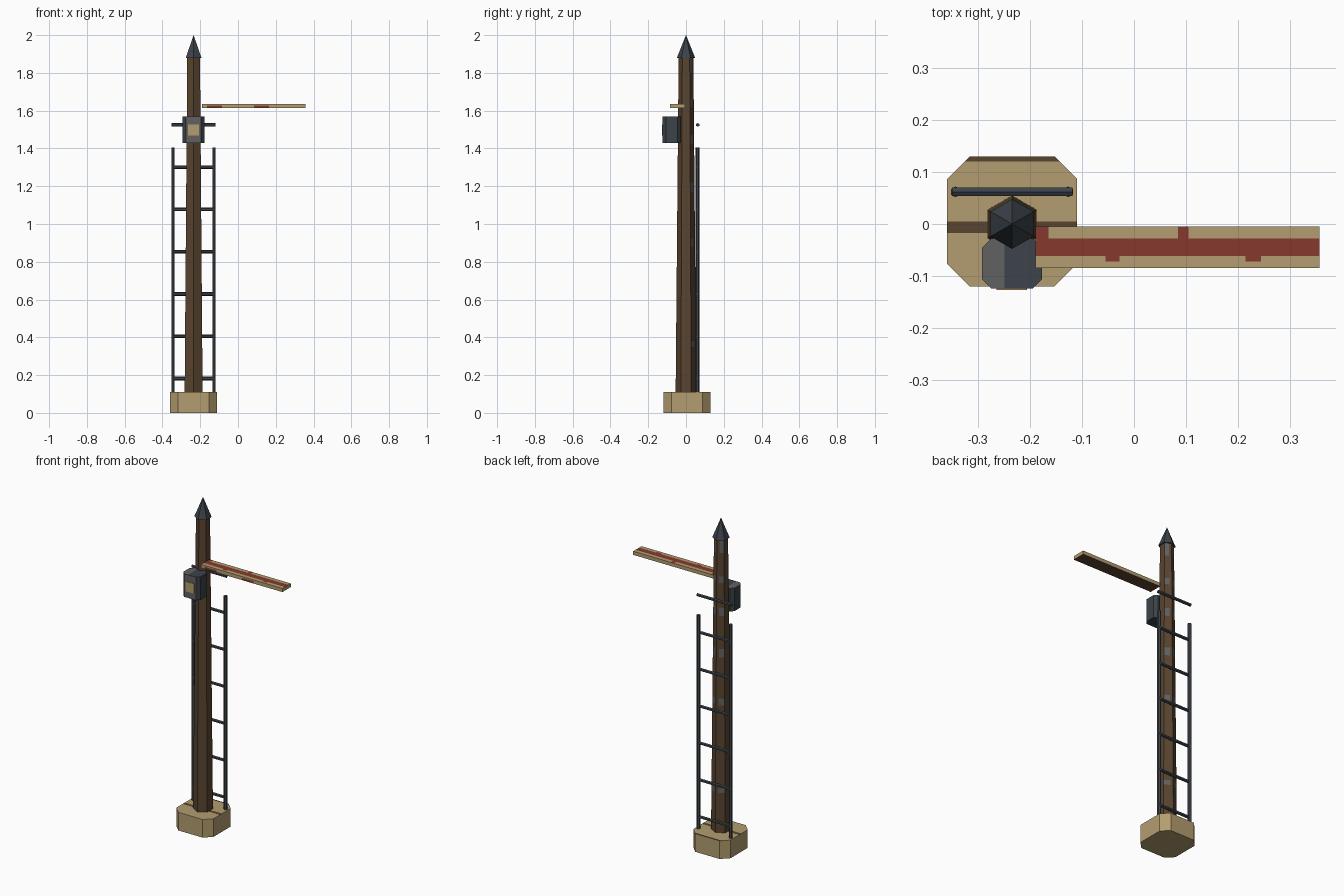
import bpy, bmesh, math
from mathutils import Vector, Matrix

if "Cube" in bpy.data.objects:
    bpy.data.objects.remove(bpy.data.objects["Cube"])

def mat(name, r, g, b):
    m = bpy.data.materials.new(name)
    m.diffuse_color = (r, g, b, 1)
    m.use_nodes = True
    m.node_tree.nodes["Principled BSDF"].inputs["Base Color"].default_value = m.diffuse_color
    return m

CREAM = mat("cream", 0.45, 0.34, 0.16)
BROWN = mat("brown", 0.10, 0.058, 0.029)
RED = mat("red", 0.24, 0.04, 0.027)
GREY = mat("grey", 0.12, 0.12, 0.12)
SLATE = mat("slate", 0.045, 0.056, 0.068)
PX = -0.235  # post centre

def finish(name, bm, mats, rule=None):
    bmesh.ops.recalc_face_normals(bm, faces=bm.faces)
    bm.normal_update()
    if rule:
        for f in bm.faces:
            f.material_index = rule(f.calc_center_median(), f.normal)
    me = bpy.data.meshes.new(name)
    bm.to_mesh(me)
    bm.free()
    for m in mats:
        me.materials.append(m)
    ob = bpy.data.objects.new(name, me)
    bpy.context.collection.objects.link(ob)
    return ob

def cut(bm, axis, values):
    no = Vector([1 if i == axis else 0 for i in range(3)])
    for v in values:
        bmesh.ops.bisect_plane(bm, geom=bm.verts[:] + bm.edges[:] + bm.faces[:],
                               plane_co=no * v, plane_no=no)

def chamfered(x0, x1, y0, y1, z0, z1, c):
    """Upright block with chamfered vertical corners."""
    bm = bmesh.new()
    pts = [(x0 + c, y0), (x1 - c, y0), (x1, y0 + c), (x1, y1 - c),
           (x1 - c, y1), (x0 + c, y1), (x0, y1 - c), (x0, y0 + c)]
    if c == 0:
        pts = [(x0, y0), (x1, y0), (x1, y1), (x0, y1)]
    f = bm.faces.new([bm.verts.new((x, y, z0)) for x, y in pts])
    r = bmesh.ops.extrude_face_region(bm, geom=[f])
    bmesh.ops.translate(bm, vec=(0, 0, z1 - z0),
                        verts=[v for v in r["geom"] if isinstance(v, bmesh.types.BMVert)])
    return bm

def cone(r1, r2, z0, z1, sides, turn=math.pi / 6):
    bm = bmesh.new()
    bmesh.ops.create_cone(bm, cap_ends=True, segments=sides, radius1=r1, radius2=r2,
                          depth=z1 - z0,
                          matrix=Matrix.Translation((PX, 0, (z0 + z1) / 2)) @ Matrix.Rotation(turn, 4, 'Z'))
    # keep a vertex facing front and back
    if max(v.co.x for v in bm.verts) - PX > max(r1, r2) * 0.99:
        bmesh.ops.rotate(bm, verts=bm.verts, cent=(PX, 0, 0), matrix=Matrix.Rotation(math.pi / 6, 3, 'Z'))
    return bm

def rod(name, a, b, r):
    a, b = Vector(a), Vector(b)
    d = b - a
    bm = bmesh.new()
    bmesh.ops.create_cone(bm, cap_ends=True, segments=6, radius1=r, radius2=r, depth=d.length,
                          matrix=Matrix.Translation((a + b) / 2) @ d.to_track_quat('Z', 'Y').to_matrix().to_4x4())
    return finish(name, bm, [SLATE])

# foundation block with two dark bands on the top
bm = chamfered(-0.36, -0.11, -0.12, 0.13, 0, 0.11, 0.043)
cut(bm, 1, [-0.017, 0.005, 0.12])
finish("foundation", bm, [CREAM, BROWN],
       lambda c, n: int(n.z > 0.5 and (-0.017 < c.y < 0.005 or c.y > 0.12)))

# tapered hexagonal post with worn grey patches at the back
patches = [(0.35, 0.38), (0.88, 0.92), (1.17, 1.22), (1.42, 1.47), (1.62, 1.66), (1.80, 1.88)]
bm = cone(0.055, 0.039, 0.10, 1.885, 6)
cut(bm, 2, [z for p in patches for z in p])
cut(bm, 0, [PX - 0.012, PX + 0.012])
finish("post", bm, [BROWN, GREY],
       lambda c, n: int(n.y > 0.3 and abs(c.x - PX) > 0.012 and any(a < c.z < b for a, b in patches)))

# pointed cap
finish("post_cap", cone(0.048, 0, 1.88, 2.0, 6), [SLATE])

# ladder
for side, x in (("left", -0.344), ("right", -0.127)):
    rod("ladder_rail_" + side, (x, 0.062, 0.11), (x, 0.062, 1.405), 0.0105)
for i in range(7):
    z = 0.182 + i * 0.2238
    rod("ladder_rung_%d" % (i + 1), (-0.351, 0.062, z), (-0.119, 0.062, z), 0.0095)

# lamp housing and its pale window
bm = chamfered(-0.293, -0.177, -0.124, -0.028, 1.43, 1.57, 0.018)
cut(bm, 0, [-0.25])
finish("lamp_housing", bm, [SLATE, GREY],
       lambda c, n: int(n.y < -0.9 or (n.z > 0.5 and c.x < -0.25)))
finish("lamp_window", chamfered(-0.265, -0.206, -0.127, -0.123, 1.468, 1.528, 0), [CREAM])

# signal arm: red stripe on top with small notches, dark underside with red rim
def arm_rule(c, n):
    if n.z > 0.5:
        if -0.062 < c.y < -0.028:
            return 1
        if c.y > -0.028:
            return int(c.x < -0.165 or 0.085 < c.x < 0.105)
        return int(c.y > -0.072 and (-0.055 < c.x < -0.028 or 0.215 < c.x < 0.245))
    if n.z < -0.5:
        return 2 if -0.079 < c.y < -0.011 and -0.182 < c.x < 0.35 else 1
    if n.y < -0.5:
        return int((-0.165 < c.x < -0.085 or 0.085 < c.x < 0.165) and c.z < 1.627)
    return 0

bm = chamfered(-0.19, 0.358, -0.085, -0.005, 1.613, 1.635, 0)
cut(bm, 0, [-0.182, -0.165, -0.085, -0.055, -0.028, 0.085, 0.105, 0.165, 0.215, 0.245, 0.35])
cut(bm, 1, [-0.079, -0.072, -0.062, -0.028, -0.011])
cut(bm, 2, [1.627])
finish("signal_arm", bm, [CREAM, RED, BROWN], arm_rule)
